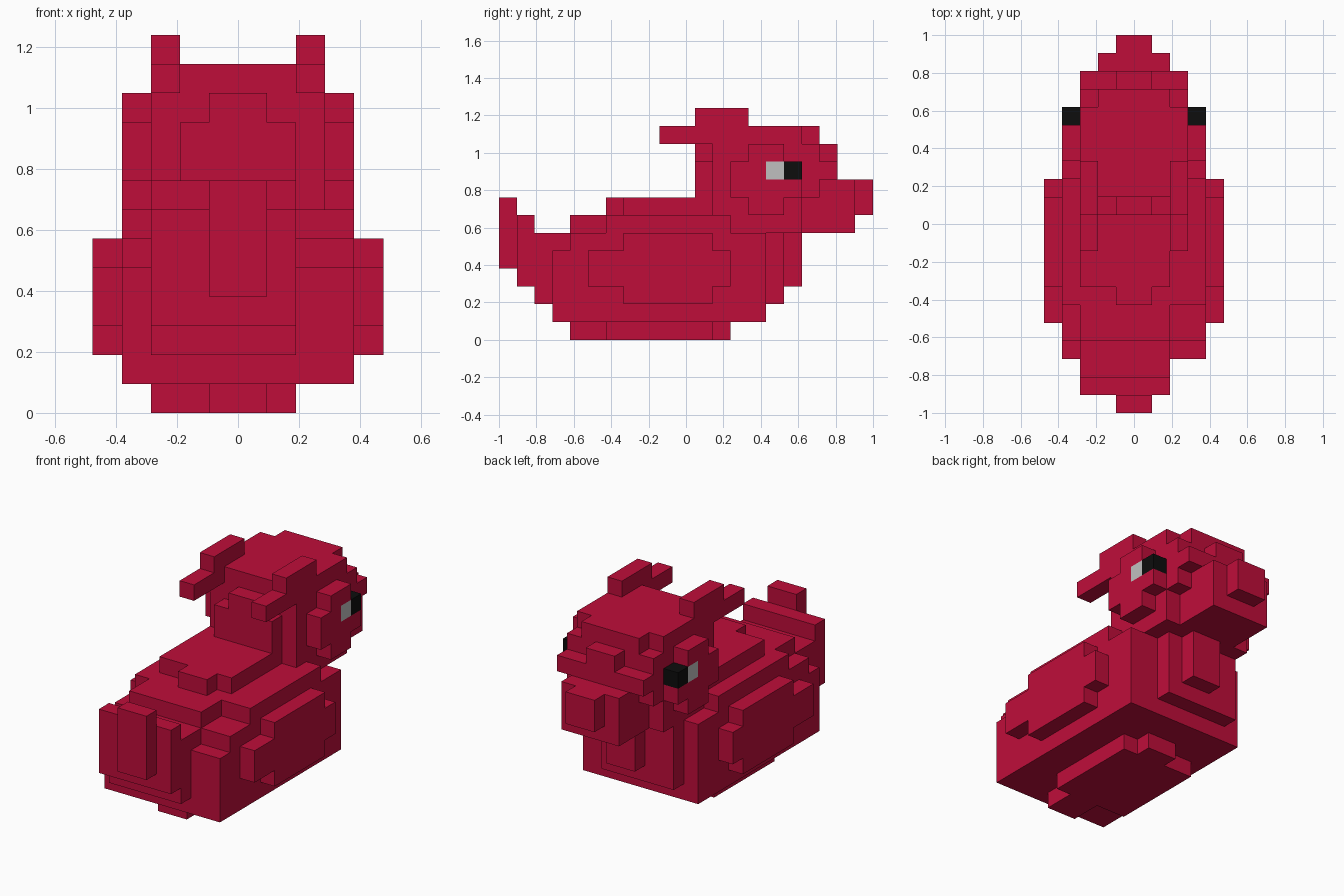
import bpy
import bmesh
import math
from mathutils import Vector

if "Cube" in bpy.data.objects:
    bpy.data.objects.remove(bpy.data.objects["Cube"], do_unlink=True)

UNIT = 2 / 21                      # edge of one block
ORIGIN = Vector((-5, -10.5, 0))    # grid corner in blocks

# spans across the model, in blocks from its right-hand side
FULL, CORE, SKULL, SNOUT, MID = (1, 9), (2, 7), (2, 8), (3, 7), (4, 6)
FLANK, SIDE, TUFT = (9, 10), (8, 9), (7, 8)


def material(name, rgb):
    mat = bpy.data.materials.new(name)
    mat.use_nodes = True
    mat.diffuse_color = (*rgb, 1)
    bsdf = mat.node_tree.nodes["Principled BSDF"]
    bsdf.inputs["Base Color"].default_value = (*rgb, 1)
    bsdf.inputs["Roughness"].default_value = 0.8
    return mat


def slab(across, bottom, *rows):
    """Stack one-block layers upwards; each row is its (back, front) extent."""
    return {(x, y, bottom + i) for x in range(*across)
            for i, row in enumerate(rows) for y in range(*row)}


def rounded(across, bottom, back, front, inset):
    """Four-layer plate whose top and bottom layers are shorter."""
    long_row, short_row = (back, front), (back + inset, front - 1)
    return slab(across, bottom, short_row, long_row, long_row, short_row)


def mirrored(cells):
    return cells | {(9 - x, y, z) for x, y, z in cells}


red = material("crimson red", (0.521, 0.004, 0.042))
black = material("black", (0.004, 0.004, 0.004))
grey = material("light grey", (0.527, 0.527, 0.527))

owner = {}      # which part fills each grid cell
finish = {}     # material of each part


def part(name, mat, cells):
    finish[name] = mat
    owner.update(dict.fromkeys(cells, name))


# wide hull, narrower keel and chest, then the raised centre line
hull = slab(FULL, 1, *[(3, 15)] * 4, (4, 15), (6, 13))
core = slab(CORE, 0, (6, 12), (6, 12), (2, 16), *[(2, 16)] * 3, (4, 13), (7, 12))
ridge = slab(MID, 0, (4, 13), (4, 13), (4, 13), *[(4, 17)] * 3, (4, 13), (6, 12))
part("body", red, hull | core | ridge)

# upturned tail
part("tail", red, slab(CORE, 3, *[(1, 2)] * 4) | slab(MID, 4, *[(0, 1)] * 4))

# side plates
part("wings", red, mirrored(rounded(FLANK, 2, 5, 13, 2)))
part("cheeks", red, mirrored(rounded(SIDE, 7, 13, 17, 1)))

# rounded head with a bulge at the back
skull = slab(SKULL, 6, (13, 17), (12, 17), (12, 18), (12, 19), (12, 18), (12, 17))
bulge = slab(SNOUT, 8, (11, 18), (11, 19), (12, 18), (12, 18))
part("head", red, skull | bulge | slab(MID, 10, (11, 19)))
part("beak", red, slab(SNOUT, 6, *[(17, 20)] * 3) | slab(MID, 7, *[(17, 21)] * 2))

# paired feather tufts
part("crest", red, mirrored(slab(TUFT, 11, (9, 13), (11, 14))))

# eyes take the place of cheek blocks
part("eye_pupils", black, mirrored(slab(SIDE, 9, (16, 17))))
part("eye_whites", grey, mirrored(slab(SIDE, 9, (15, 16))))


def build(name):
    """Skin the part with the faces that no other block covers."""
    bm = bmesh.new()
    corners = {}

    def vert(key):
        if key not in corners:
            corners[key] = bm.verts.new((Vector(key) + ORIGIN) * UNIT)
        return corners[key]

    for cell in [c for c, who in owner.items() if who == name]:
        for axis in range(3):
            for side in (0, 1):
                neighbour = list(cell)
                neighbour[axis] += 2 * side - 1
                if tuple(neighbour) in owner:
                    continue
                ring = []
                for a, b in ((0, 0), (1, 0), (1, 1), (0, 1)):
                    p = list(cell)
                    p[axis] += side
                    p[(axis + 1) % 3] += a
                    p[(axis + 2) % 3] += b
                    ring.append(vert(tuple(p)))
                bm.faces.new(ring if side else ring[::-1])

    # merge coplanar squares into clean flat panels
    bmesh.ops.dissolve_limit(bm, angle_limit=math.radians(1),
                             verts=bm.verts[:], edges=bm.edges[:])
    mesh = bpy.data.meshes.new(name)
    bm.to_mesh(mesh)
    bm.free()
    mesh.materials.append(finish[name])
    bpy.context.collection.objects.link(bpy.data.objects.new(name, mesh))


for name in finish:
    build(name)
